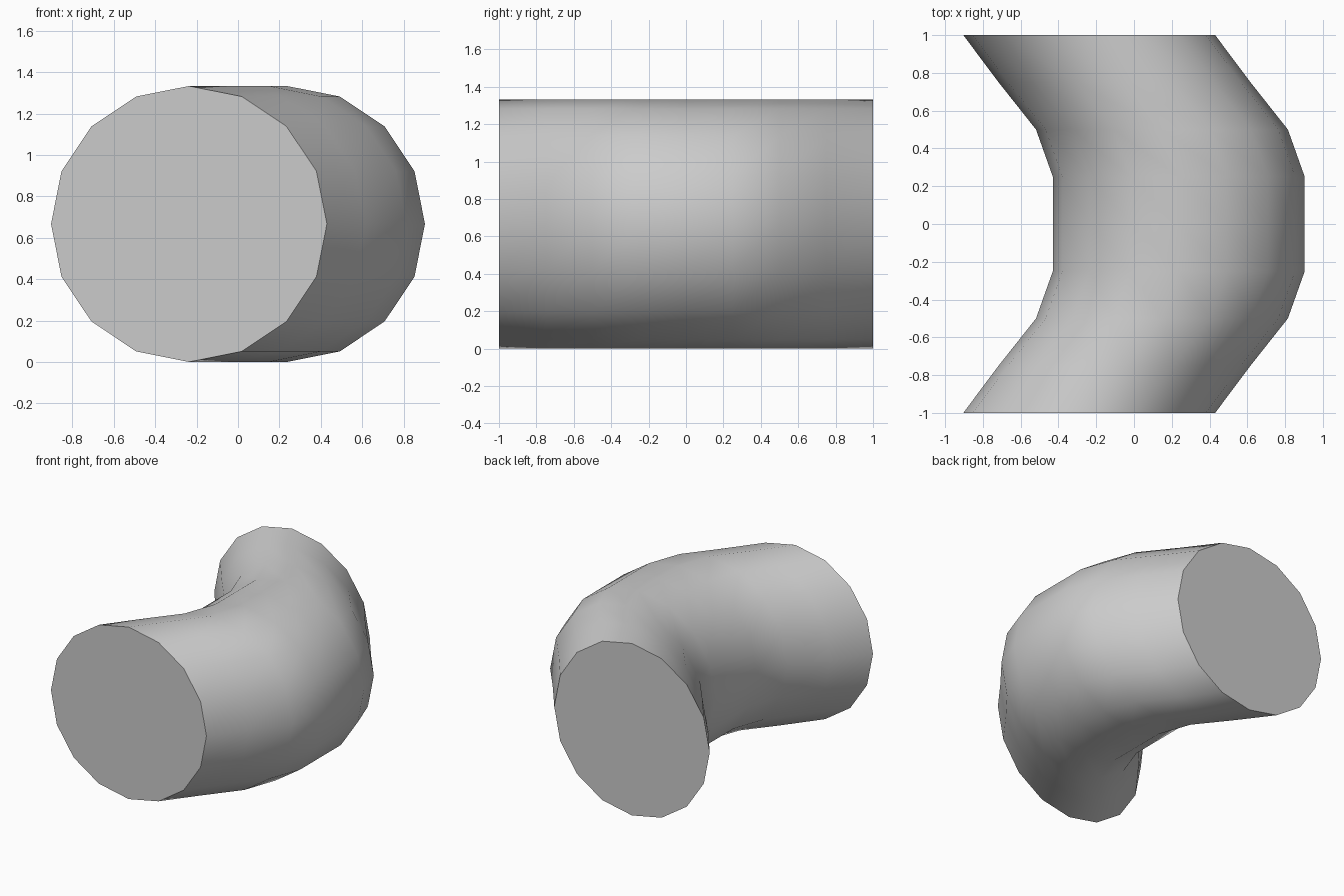
import bpy, bmesh
from math import cos, sin, pi

if "Cube" in bpy.data.objects:
    bpy.data.objects.remove(bpy.data.objects["Cube"])

R, SIDES = 0.6667, 16
# centre line of the bent pipe: (y, x offset of the round section)
half = [(0.0, 0.237), (0.25, 0.237), (0.5, 0.148), (0.75, -0.05), (1.0, -0.237)]
path = [(-y, x) for y, x in reversed(half[1:])] + half

bm = bmesh.new()
# round sections, all parallel to the front plane
rings = [[bm.verts.new((cx + R * cos(2 * pi * i / SIDES), y, R + R * sin(2 * pi * i / SIDES)))
          for i in range(SIDES)] for y, cx in path]
# pipe wall
for a, b in zip(rings, rings[1:]):
    for i in range(SIDES):
        j = (i + 1) % SIDES
        bm.faces.new((a[i], a[j], b[j], b[i]))
# flat end caps
bm.faces.new(rings[0])
bm.faces.new(rings[-1])
bmesh.ops.recalc_face_normals(bm, faces=bm.faces[:])

mesh = bpy.data.meshes.new("bent_pipe")
bm.to_mesh(mesh)
bm.free()
pipe = bpy.data.objects.new("bent_pipe", mesh)
bpy.context.collection.objects.link(pipe)

# smooth wall, crisp caps
bpy.context.view_layer.objects.active = pipe
pipe.select_set(True)
bpy.ops.object.shade_smooth_by_angle(angle=pi / 6)
